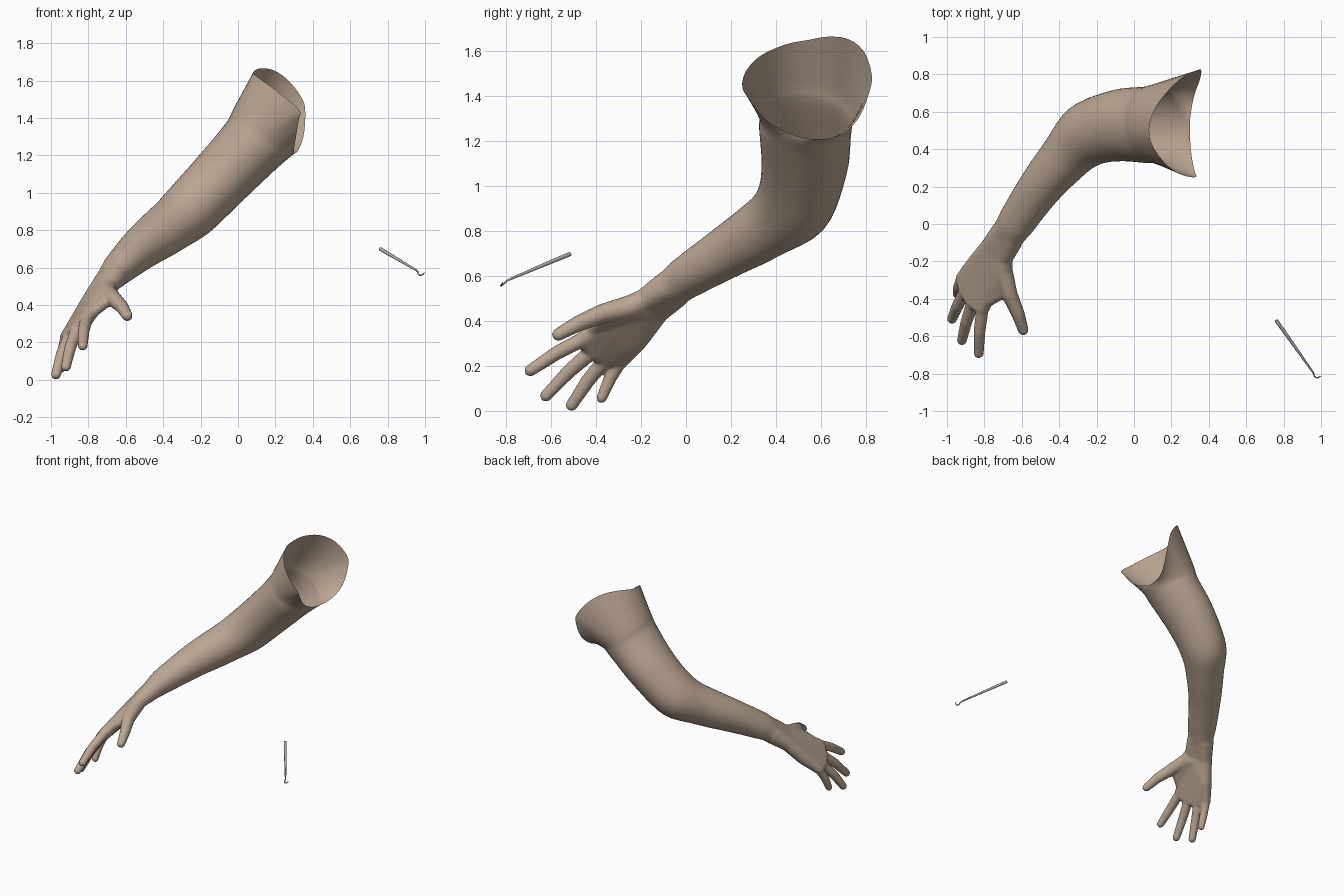
import bpy, bmesh, math
from mathutils import Vector as V

if "Cube" in bpy.data.objects:
    bpy.data.objects.remove(bpy.data.objects["Cube"])

SEG = 48


def material(name, rgb):
    m = bpy.data.materials.new(name)
    m.diffuse_color = (*rgb, 1)
    m.use_nodes = True
    m.node_tree.nodes["Principled BSDF"].inputs["Base Color"].default_value = m.diffuse_color
    return m


skin = material("skin", (0.50, 0.385, 0.295))
steel = material("steel", (0.40, 0.40, 0.40))


def add_object(name, data, mat=None):
    ob = bpy.data.objects.new(name, data)
    bpy.context.collection.objects.link(ob)
    if mat:
        data.materials.append(mat)
    return ob


def baked_mesh(ob):
    # evaluated copy of an object, with the helper removed
    dg = bpy.context.evaluated_depsgraph_get()
    me = bpy.data.meshes.new_from_object(ob.evaluated_get(dg))
    bpy.data.objects.remove(ob)
    return me


def spline(a, b, c, d, t):
    return 0.5 * (2 * b + (c - a) * t + (2 * a - 5 * b + 4 * c - d) * t * t
                  + (3 * b - a - 3 * c + d) * t ** 3)


# evenly spread points on a unit ball
ball = []
for i in range(160):
    h = 1 - (2 * i + 1) / 160
    a = i * math.pi * (3 - math.sqrt(5))
    ball.append(V((math.cos(a) * math.sqrt(1 - h * h), math.sin(a) * math.sqrt(1 - h * h), h)))


def hull(target, balls):
    # convex hull around a set of (centre, radius) balls, added to the target
    tmp = bmesh.new()
    for c, r in balls:
        for p in ball:
            tmp.verts.new(V(c) + p * r)
    bmesh.ops.convex_hull(tmp, input=tmp.verts[:])
    for v in [v for v in tmp.verts if not v.link_faces]:
        tmp.verts.remove(v)
    bmesh.ops.recalc_face_normals(tmp, faces=tmp.faces[:])
    me = bpy.data.meshes.new("hull")
    tmp.to_mesh(me)
    tmp.free()
    target.from_mesh(me)
    bpy.data.meshes.remove(me)


def chain(bm, balls):
    for pair in zip(balls, balls[1:]):
        hull(bm, pair)


# --- arm cross-sections: centre, half-width vector, half-height
sections = [
    ((0.13, 0.535, 1.325), (0, -0.215, 0), 0.20),
    ((0.07, 0.53, 1.25), (0, -0.205, 0), 0.182),
    ((-0.09, 0.525, 1.08), (0.02, -0.19, 0), 0.168),
    ((-0.26, 0.47, 0.905), (0.05, -0.15, 0.07), 0.158),
    ((-0.39, 0.33, 0.80), (0.095, -0.085, 0.04), 0.137),
    ((-0.51, 0.185, 0.71), (0.085, -0.07, 0.035), 0.117),
    ((-0.63, 0.01, 0.60), (0.07, -0.06, 0.045), 0.09),
    ((-0.67, -0.05, 0.555), (0.06, -0.055, 0.045), 0.078),
]
# shoulder opening, from the front over the top to the back and underneath
rim = [V(p) for p in [
    (0.33, 0.25, 1.44), (0.25, 0.265, 1.51), (0.16, 0.33, 1.58), (0.09, 0.44, 1.63),
    (0.085, 0.54, 1.65), (0.12, 0.63, 1.665), (0.19, 0.72, 1.655), (0.27, 0.79, 1.60),
    (0.345, 0.825, 1.50), (0.36, 0.815, 1.42), (0.35, 0.765, 1.30), (0.32, 0.68, 1.225),
    (0.30, 0.56, 1.21), (0.30, 0.45, 1.24), (0.31, 0.35, 1.30), (0.325, 0.28, 1.39)]]

rings = [[]]
for j in range(SEG):
    k, t = divmod(j * 16 / SEG, 1)
    k = int(k)
    rings[0].append(spline(*(rim[(k + d) % 16] for d in (-1, 0, 1, 2)), t))
centres = [V((0.23, 0.54, 1.43))] + [V(s[0]) for s in sections]
for i, (c, u, rw) in enumerate(sections, 1):
    along = (centres[min(i + 1, len(centres) - 1)] - centres[i - 1]).normalized()
    u = V(u)
    u = (u - along * u.dot(along)).normalized() * u.length
    w = along.cross(u).normalized() * rw
    rings.append([V(c) + u * math.cos(a) + w * math.sin(a)
                  for a in (2 * math.pi * j / SEG for j in range(SEG))])

# smooth loft from the shoulder to the wrist
fine = []
n = len(rings)
for i in range(n - 1):
    quad = [rings[max(i - 1, 0)], rings[i], rings[i + 1], rings[min(i + 2, n - 1)]]
    for s in range(5):
        fine.append([spline(*(q[j] for q in quad), s / 5) for j in range(SEG)])
fine.append(rings[-1])

# --- hand: palm, thumb and fingers as ball hulls fused together
hb = bmesh.new()
wrist = [((-0.70, -0.185, 0.495), 0.05), ((-0.77, -0.125, 0.445), 0.052)]
stub = [((-0.652, -0.067, 0.567), 0.071), ((-0.688, -0.034, 0.54), 0.071)]
stub_back = [((-0.60, 0.005, 0.63), 0.078), ((-0.645, 0.035, 0.60), 0.078)]
hull(hb, stub + stub_back)
hull(hb, stub + wrist)
knuckles = [((-0.81, -0.45, 0.325), 0.038), ((-0.86, -0.415, 0.27), 0.040),
            ((-0.90, -0.355, 0.235), 0.038), ((-0.92, -0.29, 0.225), 0.034)]
heel = [((-0.845, -0.21, 0.325), 0.048)]
hull(hb, wrist + heel + knuckles)
tips = [((-0.83, -0.692, 0.182), 0.027), ((-0.92, -0.622, 0.07), 0.027),
        ((-0.973, -0.508, 0.028), 0.027), ((-0.946, -0.375, 0.06), 0.024)]
for (k, kr), (t, tr) in zip(knuckles, tips):
    mid = V(k).lerp(V(t), 0.5) + V((-0.006, -0.004, 0.006))
    chain(hb, [(k, kr * 0.9), (mid, tr + 0.005), (t, tr)])
thumb = [((-0.70, -0.25, 0.465), 0.052), ((-0.668, -0.37, 0.435), 0.044),
         ((-0.62, -0.48, 0.39), 0.036), ((-0.592, -0.567, 0.342), 0.029)]
chain(hb, wrist[:1] + thumb)
hull(hb, [thumb[0], ((-0.69, -0.36, 0.43), 0.032), ((-0.795, -0.42, 0.35), 0.032),
          wrist[0], wrist[1]])
me = bpy.data.meshes.new("hand_blank")
hb.to_mesh(me)
hb.free()
blank = add_object("hand_blank", me)
mod = blank.modifiers.new("fuse", "REMESH")
mod.mode = "VOXEL"
mod.voxel_size = 0.007
mod = blank.modifiers.new("soften", "SMOOTH")
mod.factor = 0.5
mod.iterations = 10
hand = baked_mesh(blank)

# --- arm shell joined to the hand at the wrist
bm = bmesh.new()
bm.from_mesh(hand)
axis = (V(sections[-1][0]) - V(sections[-2][0])).normalized()
bmesh.ops.bisect_plane(bm, geom=bm.verts[:] + bm.edges[:] + bm.faces[:],
                       plane_co=V(sections[-1][0]) + axis * 0.02,
                       plane_no=-axis, clear_outer=True)
hand_loop = [e for e in bm.edges if e.is_boundary]
vs = [[bm.verts.new(p) for p in ring] for ring in fine]
for a, b in zip(vs, vs[1:]):
    for j in range(SEG):
        k = (j + 1) % SEG
        bm.faces.new((a[j], a[k], b[k], b[j]))
arm_loop = [bm.edges.get((vs[-1][j], vs[-1][(j + 1) % SEG])) for j in range(SEG)]
bmesh.ops.bridge_loops(bm, edges=hand_loop + arm_loop)
# blend the wrist seam
near = [v for v in bm.verts if abs((v.co - V(sections[-1][0])).dot(axis)) < 0.06
        and not v.is_boundary]
for _ in range(8):
    bmesh.ops.smooth_vert(bm, verts=near, factor=0.5,
                          use_axis_x=True, use_axis_y=True, use_axis_z=True)
bmesh.ops.recalc_face_normals(bm, faces=bm.faces[:])
for f in bm.faces:
    f.smooth = True
    f.material_index = 0
me = bpy.data.meshes.new("arm_and_hand")
bm.to_mesh(me)
bm.free()
add_object("arm_and_hand", me, skin)
bpy.data.meshes.remove(hand)

# --- slim tapered handle ending in a small hook
path = [((0.760, -0.515, 0.700), 0.009), ((0.765, -0.522, 0.697), 0.010),
        ((0.86, -0.656, 0.641), 0.008), ((0.952, -0.786, 0.586), 0.005),
        ((0.961, -0.800, 0.578), 0.004), ((0.963, -0.812, 0.566), 0.004),
        ((0.970, -0.820, 0.559), 0.004), ((0.981, -0.822, 0.559), 0.004),
        ((0.990, -0.818, 0.565), 0.0035), ((0.998, -0.814, 0.574), 0.002)]
cu = bpy.data.curves.new("tool_path", "CURVE")
cu.dimensions = "3D"
cu.bevel_depth = 1
cu.bevel_resolution = 4
cu.use_fill_caps = True
sp = cu.splines.new("POLY")
sp.points.add(len(path) - 1)
for p, (co, r) in zip(sp.points, path):
    p.co = (*co, 1)
    p.radius = r
tool = add_object("hook_tool", baked_mesh(add_object("tool_path", cu)), steel)
bpy.context.view_layer.objects.active = tool
tool.select_set(True)
bpy.ops.object.shade_smooth_by_angle(angle=math.radians(50))
